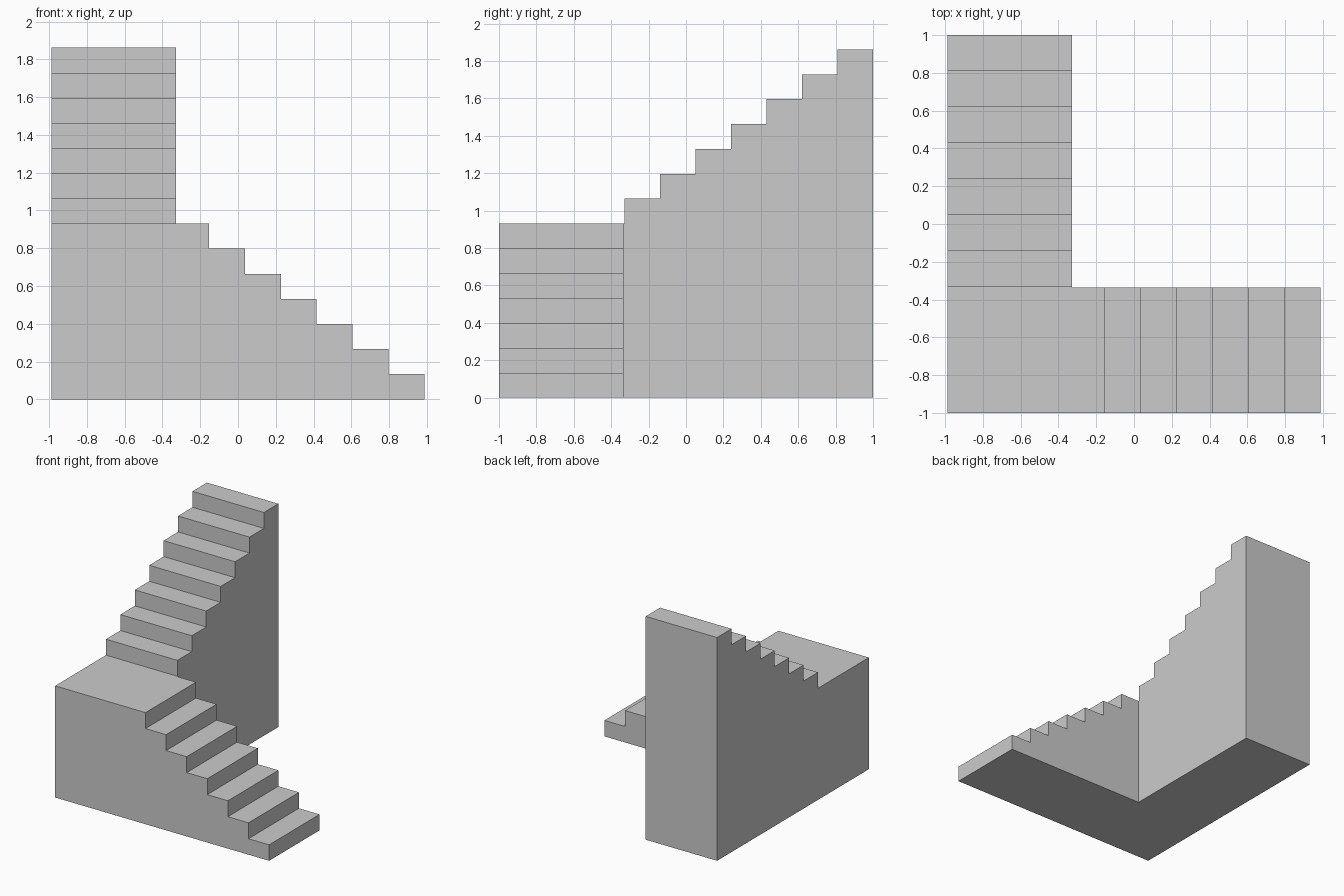
import bpy, bmesh
from mathutils import Vector

if "Cube" in bpy.data.objects:
    bpy.data.objects.remove(bpy.data.objects["Cube"])

RUN, RISE, N = 0.19, 0.133, 7
X, Y = 0.987, 1.0            # half extents
INNER_X, INNER_Y = -0.328, -0.335
LAND = N * RISE              # landing height


def extrude_profile(name, points, offset):
    """Closed prism: a flat 3D outline swept along offset."""
    bm = bmesh.new()
    face = bm.faces.new([bm.verts.new(p) for p in points])
    swept = bmesh.ops.extrude_face_region(bm, geom=[face], use_keep_orig=True)
    for v in swept["geom"]:
        if isinstance(v, bmesh.types.BMVert):
            v.co += Vector(offset)
    bmesh.ops.recalc_face_normals(bm, faces=bm.faces)
    mesh = bpy.data.meshes.new(name)
    bm.to_mesh(mesh)
    bm.free()
    obj = bpy.data.objects.new(name, mesh)
    bpy.context.collection.objects.link(obj)
    return obj


def stair_outline(start, run, end, base):
    """Side outline as (distance, height); the last tread reaches end."""
    pts = [(start, base)]
    for i in range(N):
        top = base + (i + 1) * RISE
        nxt = end if i == N - 1 else start + (i + 1) * run
        pts += [(start + i * run, top), (nxt, top)]
    return pts + [(end, base)]


# Lower flight, climbing towards -x, its last tread widened into the landing
lower = stair_outline(X, -RUN, -X, 0)
extrude_profile("lower_flight_and_landing", [(x, -Y, z) for x, z in lower],
                (0, INNER_Y + Y, 0))

# Upper flight, climbing towards +y from the landing
upper = stair_outline(Y - N * RUN, RUN, Y, LAND)
extrude_profile("upper_flight", [(-X, y, z) for y, z in upper],
                (INNER_X + X, 0, 0))

# Solid block carrying the upper flight
block = [(INNER_Y, 0), (INNER_Y, LAND), (Y, LAND), (Y, 0)]
extrude_profile("upper_support_block", [(-X, y, z) for y, z in block],
                (INNER_X + X, 0, 0))
